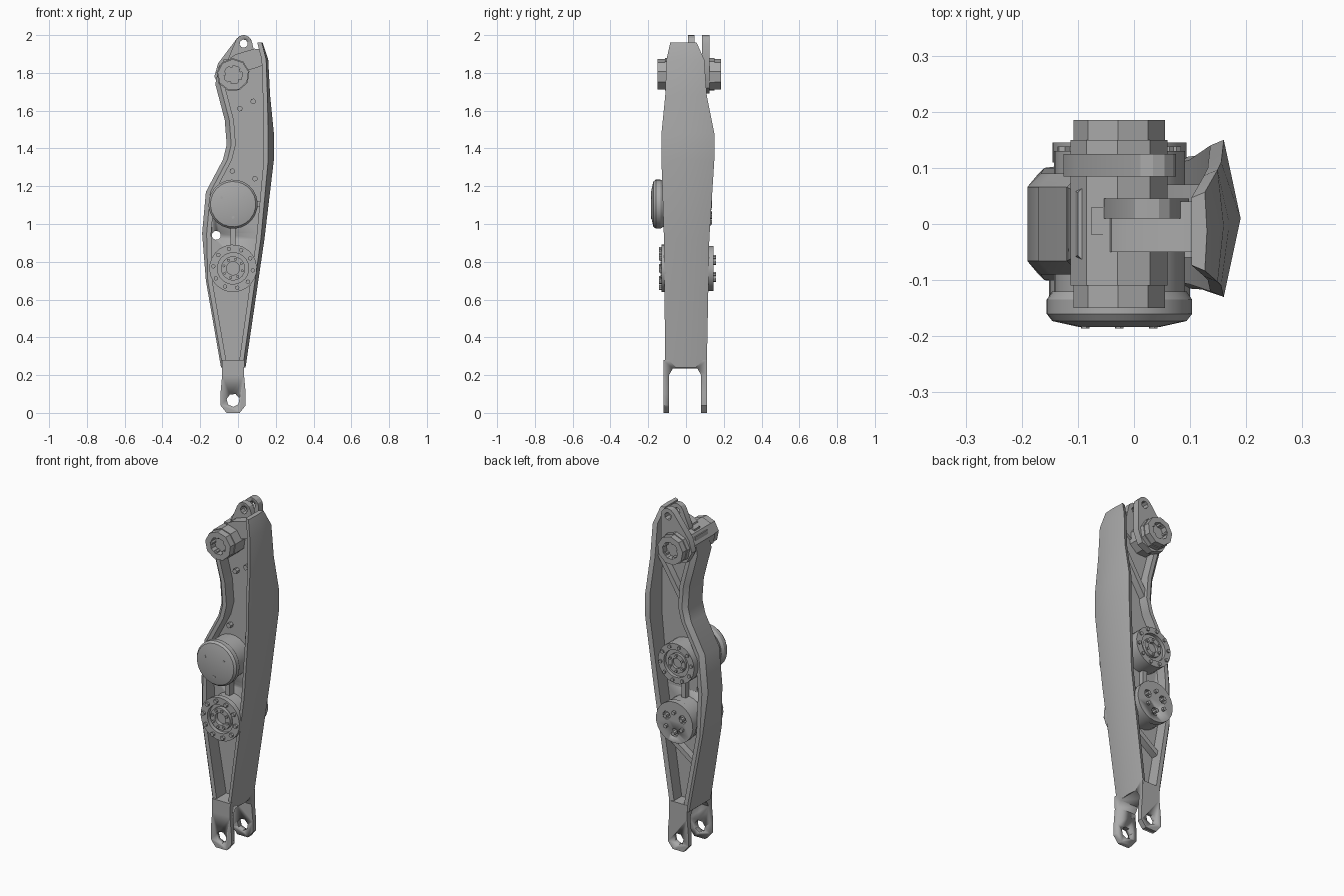
import bpy, bmesh
from math import sin, cos, pi, radians, acos, atan2, hypot

cube = bpy.data.objects.get("Cube")
if cube:
    bpy.data.objects.remove(cube)

metal = bpy.data.materials.new("grey_metal")
metal.use_nodes = True
GREY = (0.4, 0.4, 0.4, 1)
metal.diffuse_color = GREY
metal.node_tree.nodes["Principled BSDF"].inputs["Base Color"].default_value = GREY

AXIS_X = -0.026        # shared x of all joint axes
TOP, MIDDLE, LOWER, FOOT = 1.79, 1.105, 0.765, 0.067    # joint heights
PIN = (0.03, 1.955)    # clevis pin position


def loft(name, rings, closed=False):
    """Skin rings of equal length; cap the ends unless the loft closes on itself."""
    bm = bmesh.new()
    loops = [[bm.verts.new(point) for point in ring] for ring in rings]
    if closed:
        loops.append(loops[0])
    else:
        bm.faces.new(loops[0])
        bm.faces.new(loops[-1])
    for lower, upper in zip(loops, loops[1:]):
        for i in range(len(lower)):
            bm.faces.new((lower[i - 1], lower[i], upper[i], upper[i - 1]))
    bmesh.ops.recalc_face_normals(bm, faces=bm.faces)
    mesh = bpy.data.meshes.new(name)
    bm.to_mesh(mesh)
    bm.free()
    mesh.materials.append(metal)
    part = bpy.data.objects.new(name, mesh)
    bpy.context.scene.collection.objects.link(part)
    bpy.ops.object.select_all(action='DESELECT')
    part.select_set(True)
    bpy.context.view_layer.objects.active = part
    bpy.ops.object.shade_smooth_by_angle(angle=radians(28))
    return part


def prism(name, outline, front, back):
    """Extrude an (x, z) outline along y."""
    return loft(name, [[(x, y, z) for x, z in outline] for y in (front, back)])


def link(name, start, end, start_r, end_r, front, back, steps=5):
    """Plate wrapped round two circles, for ears and ribs."""
    dx, dz = end[0] - start[0], end[1] - start[1]
    heading = atan2(dz, dx)
    spread = acos((start_r - end_r) / hypot(dx, dz))
    outline = []
    for (x, z), r, first, sweep in ((end, end_r, heading - spread, 2 * spread),
                                    (start, start_r, heading + spread, 2 * (pi - spread))):
        for step in range(steps + 1):
            angle = first + sweep * step / steps
            outline.append((x + r * cos(angle), z + r * sin(angle)))
    return prism(name, outline, front, back)


def lathe(name, profile, x, z, sides, closed=False):
    """Turn an (r, y) profile around an axis parallel to y."""
    angles = [2 * pi * (side + 0.3) / sides for side in range(sides)]
    rings = [[(x + r * cos(a), y, z + r * sin(a)) for a in angles] for r, y in profile]
    return loft(name, rings, closed)


def drum(name, r, front, back, z, x=AXIS_X, sides=24):
    return lathe(name, [(r, front), (r, back)], x, z, sides)


def collar(name, hole, r, front, back, z, sides=24):
    profile = [(hole, front), (r, front), (r, back), (hole, back)]
    return lathe(name, profile, AXIS_X, z, sides, closed=True)


def bolt_circle(name, count, radius, size, front, back, z):
    for k in range(count):
        a = 2 * pi * k / count + pi / 6
        drum(name, size, front, back, z + radius * sin(a), AXIS_X + radius * cos(a), 6)


def cut(part, cutter):
    cutter.hide_render = True
    mod = part.modifiers.new("cut", 'BOOLEAN')
    mod.object = cutter
    mod.solver = 'EXACT'
    bpy.context.view_layer.objects.active = part
    bpy.ops.object.modifier_apply(modifier=mod.name)
    bpy.data.objects.remove(cutter)


def edge_at(stations, z):
    """Outer x of a flange at height z."""
    for (x, low, _), (next_x, high, _) in zip(stations, stations[1:]):
        if z <= high:
            return x + (next_x - x) * max(z - low, 0) / (high - low)
    return stations[-1][0]


# Flange stations from bottom to top: outer x, z, half width
outer = [(0.04, 0.24, 0.11), (0.14, 0.92, 0.12), (0.19, 1.34, 0.14), (0.19, 1.48, 0.14),
         (0.17, 1.68, 0.11), (0.16, 1.87, 0.1), (0.13, 1.96, 0.07)]
inner = [(-0.09, 0.24, 0.11), (-0.17, 0.7, 0.1), (-0.19, 0.95, 0.09), (-0.17, 1.17, 0.09),
         (-0.08, 1.34, 0.09), (-0.06, 1.42, 0.09), (-0.07, 1.55, 0.09), (-0.12, 1.74, 0.09),
         (-0.1, 1.84, 0.08)]
WALL = 0.024

# Wide flange with a central ridge; the ridge grows with the width
rings = []
for x, z, w in outer:
    mid = (w - 0.11) / 3
    edge = x - 0.03 * (w / 0.14) ** 3
    rings.append([(edge, mid - w, z), (x, mid, z), (edge, mid + w, z),
                  (edge - WALL, mid + w - 0.01, z), (edge - WALL, mid - w + 0.01, z)])
loft("outer_flange", rings)

# Chamfered flange along the curved side
rings = []
for x, z, w in inner:
    bevel = 0.024 if w < 0.1 else 0.01
    rings.append([(x + bevel + WALL, -w, z), (x + bevel, -w, z), (x, bevel - w, z),
                  (x, w - bevel, z), (x + bevel, w, z), (x + bevel + WALL, w, z)])
loft("inner_flange", rings)

# Web plate between the flanges
rings = []
for z in sorted(station[1] for station in inner + outer[1:-1]):
    left, right = edge_at(inner, z) + WALL, edge_at(outer, z) - WALL
    rings.append([(left, -0.02, z), (right, -0.02, z), (right, 0.03, z), (left, 0.03, z)])
web = loft("web_plate", rings)
cut(web, drum("web_hole", 0.024, -0.1, 0.1, 0.94, -0.115, 10))
link("top_web", (0, 1.85), (0.1, 1.88), 0.05, 0.05, -0.05, 0.04)

# Forked foot with a faceted tip, a chamfered slot and a cross pin hole
half = [(0.06, 0.28), (0.058, 0.2), (0.067, 0.1), (0.067, 0.04), (0.035, 0)]
fork = prism("forked_foot", [(AXIS_X + x, z) for x, z in half]
             + [(AXIS_X - x, z) for x, z in reversed(half)], -0.12, 0.11)
slot = [(-0.09, -0.1), (-0.09, 0.2), (-0.07, 0.235), (0.06, 0.235), (0.08, 0.2), (0.08, -0.1)]
cut(fork, loft("fork_slot", [[(x, y, z) for y, z in slot] for x in (-0.2, 0.2)]))
cut(fork, drum("fork_hole", 0.035, -0.2, 0.2, FOOT, sides=7))

# Top clevis: small front ear and long back link
front_ear = link("front_ear", (0.02, 1.84), PIN, 0.08, 0.045, 0.01, 0.045)
back_link = link("back_link", (AXIS_X, TOP), PIN, 0.1, 0.045, 0.085, 0.125)
for ear in (front_ear, back_link):
    cut(ear, drum("pin_hole", 0.022, -0.2, 0.2, PIN[1], PIN[0], 8))

# Upper pivot, hollow at both ends
drum("upper_pivot", 0.088, -0.11, 0.15, TOP, sides=9)
for front, back in ((-0.15, -0.11), (0.15, 0.185)):
    collar("pivot_rim", 0.05, 0.083, front, back, TOP, 9)
    bolt_circle("pivot_tooth", 5, 0.046, 0.01, front + 0.005, back - 0.005, TOP)

# Middle joint with a domed front cap
lathe("middle_cap", [(0.07, -0.184), (0.12, -0.173), (0.13, -0.16), (0.13, -0.135), (0.12, -0.12)],
      AXIS_X, MIDDLE, 24)
drum("middle_drum", 0.117, -0.13, 0.11, MIDDLE)
collar("middle_rear_ring", 0.08, 0.117, 0.11, 0.13, MIDDLE)
collar("middle_rear_hub", 0.03, 0.056, 0.1, 0.126, MIDDLE)
bolt_circle("cap_screw", 3, 0.07, 0.008, -0.186, -0.17, MIDDLE)
bolt_circle("middle_rear_bolt", 10, 0.1, 0.011, 0.12, 0.138, MIDDLE)
bolt_circle("middle_hub_bolt", 6, 0.044, 0.008, 0.12, 0.134, MIDDLE)

# Lower joint with a bolted front ring and a slotted back cover
drum("lower_drum", 0.116, -0.105, 0.115, LOWER)
collar("lower_front_ring", 0.083, 0.126, -0.13, -0.1, LOWER)
collar("lower_front_hub", 0.035, 0.064, -0.128, -0.1, LOWER)
cover = drum("lower_back_cover", 0.12, 0.11, 0.145, LOWER)
for k in range(3):
    a = radians(30 + 120 * k)
    cut(cover, drum("cover_slot", 0.024, 0.125, 0.2,
                    LOWER + 0.06 * sin(a), AXIS_X + 0.06 * cos(a), 8))
bolt_circle("lower_front_bolt", 10, 0.105, 0.012, -0.144, -0.12, LOWER)
bolt_circle("lower_hub_bolt", 8, 0.05, 0.008, -0.136, -0.12, LOWER)
bolt_circle("lower_rear_bolt", 6, 0.06, 0.012, 0.12, 0.16, LOWER)

# Stiffening ribs
for name, start, end, front, back in (
        ("joint_rib", (AXIS_X, LOWER), (AXIS_X, MIDDLE), -0.06, 0.06),
        ("side_rib", (AXIS_X, MIDDLE), (0.13, MIDDLE), -0.06, 0.06),
        ("lower_back_rib", (-0.12, 0.5), (0.06, 0.63), 0.02, 0.07),
        ("upper_back_rib", (0.12, 1.68), (-0.04, 1.42), 0.02, 0.07)):
    link(name, start, end, 0.014, 0.014, front, back)

# Small screws on the front of the web
for x, z in ((0.01, 1.61), (0.08, 1.65), (-0.03, 1.28), (0.09, 1.24)):
    drum("web_screw", 0.015, -0.045, 0, z, x, 6)
